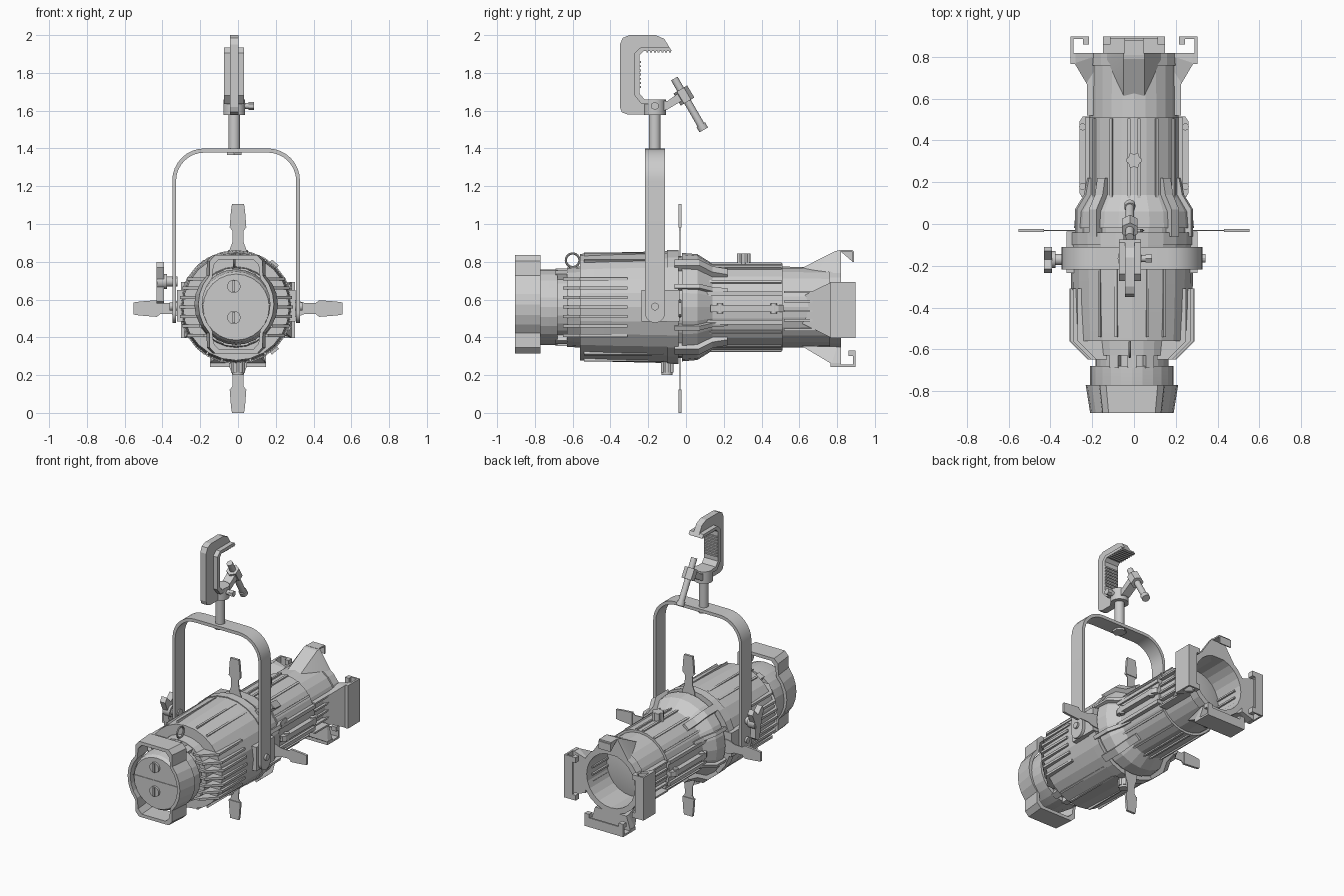
import bpy, bmesh, math
from mathutils import Matrix, Vector

if "Cube" in bpy.data.objects:
    bpy.data.objects.remove(bpy.data.objects["Cube"])

CZ = 0.56    # height of the optical axis
BX = -0.01   # sideways offset of rear housing and yoke

def finish(name, bm):
    bmesh.ops.recalc_face_normals(bm, faces=bm.faces)
    me = bpy.data.meshes.new(name)
    bm.to_mesh(me)
    bm.free()
    ob = bpy.data.objects.new(name, me)
    bpy.context.collection.objects.link(ob)
    return ob

def prism(name, pts, axis, lo, hi):
    """Extrude a 2D outline along X (y,z), Y (x,z) or Z (x,y)."""
    put = {'X': lambda a, b, t: (t, a, b), 'Y': lambda a, b, t: (a, t, b),
           'Z': lambda a, b, t: (a, b, t)}[axis]
    bm = bmesh.new()
    rows = [[bm.verts.new(put(a, b, t)) for a, b in pts] for t in (lo, hi)]
    n = len(pts)
    for r in rows:
        bm.faces.new(r)
    for i in range(n):
        j = (i + 1) % n
        bm.faces.new((rows[0][i], rows[0][j], rows[1][j], rows[1][i]))
    return finish(name, bm)

def box(name, x, y, z):
    return prism(name, [(x[0], y[0]), (x[1], y[0]), (x[1], y[1]), (x[0], y[1])], 'Z', *z)

def hull(name, pts):
    bm = bmesh.new()
    for p in pts:
        bm.verts.new(p)
    bmesh.ops.convex_hull(bm, input=bm.verts)
    return finish(name, bm)

def rod(name, a, b, r, seg=32, r2=None):
    a, b = Vector(a), Vector(b)
    bm = bmesh.new()
    m = Matrix.Translation((a + b) / 2) @ (b - a).to_track_quat('Z', 'Y').to_matrix().to_4x4()
    bmesh.ops.create_cone(bm, cap_ends=True, segments=seg, radius1=r,
                          radius2=r if r2 is None else r2, depth=(b - a).length, matrix=m)
    return finish(name, bm)

def revolve(name, prof, x=0.0, seg=24):
    """Spin a (y, r) profile about the optical axis; r = 0 closes an end."""
    bm = bmesh.new()
    vs = [bm.verts.new((x + r, y, CZ)) for y, r in prof]
    es = [bm.edges.new(p) for p in zip(vs, vs[1:])]
    bmesh.ops.spin(bm, geom=vs + es, cent=(x, 0, CZ), axis=(0, 1, 0),
                   angle=math.tau, steps=seg)
    bmesh.ops.remove_doubles(bm, verts=bm.verts, dist=1e-4)
    return finish(name, bm)

def turn(ob, deg, z=CZ, x=0.0):
    """Move a part built on +x round the axis (90 = up)."""
    ob.data.transform(Matrix.Translation((x, 0, z)) @ Matrix.Rotation(-math.radians(deg), 4, 'Y'))
    return ob

# Rear housing, lamp cap and front barrel
revolve("rear_housing", [(-.56, 0), (-.56, .282), (-.40, .289), (-.10, .296), (-.10, .302),
                         (-.04, .302), (-.04, 0)], BX)
revolve("lamp_cap", [(-.87, 0), (-.87, .175), (-.85, .188), (-.77, .2), (-.68, .2), (-.68, .175),
                     (-.63, .175), (-.63, .21), (-.55, .215), (-.55, 0)], BX)
revolve("shutter_gate", [(-.045, 0), (-.045, .27), (-.015, .27), (-.015, 0)])
revolve("front_barrel", [(-.02, 0), (-.02, .287), (.06, .28), (.14, .23), (.51, .23), (.51, .214),
                         (.76, .212), (.76, .222), (.82, .222), (.82, .185), (.60, .185)])
revolve("front_lens", [(.60, .19), (.615, .12), (.62, 0)])

# Bumper handle round the lamp cap
def bumper(d):
    arc = [(math.cos(math.radians(a)) * (.215 - d), math.sin(math.radians(a)) * (.215 - d))
           for a in range(-45, 46, 15)]
    w, h = .15 - d, .26 - d
    right = [(w - .03, -h), (w, -h + .03)] + arc + [(w, h - .03), (w - .03, h)]
    return right + [(-x, -z) for x, z in right]

bm = bmesh.new()
rings = []
for d, y, s in ((0, -.905, .93), (0, -.77, 1.03), (.022, -.77, 1.03), (.022, -.905, .93)):
    rings.append([bm.verts.new((BX + x * s, y, .575 + z)) for x, z in bumper(d)])
n = len(rings[0])
for k in range(4):
    for i in range(n):
        a, b, j = rings[k], rings[(k + 1) % 4], (i + 1) % n
        bm.faces.new((a[i], a[j], b[j], b[i]))
finish("bumper_handle", bm)
box("cap_seam", (-.19, .17), (-.874, -.868), (.572, .578))
for z in (.67, .505):
    rod("cap_screw", (-.022, -.885, z), (-.022, -.86, z), .035)
    box("cap_screw_slot", (-.028, -.016), (-.893, -.88), (z - .03, z + .03))

# Cooling fins on the sides and slats above and below the cap
for s in (1, -1):
    for k in range(7):
        z = -.15 + .05 * k
        w = math.sqrt(.3 ** 2 - z * z)
        pts = [(.12, -.65), (w - .09, -.65), (w, -.56), (w, -.31), (.12, -.31)]
        prism("cooling_fin", [(BX + s * x, y) for x, y in pts], 'Z', CZ + z - .008, CZ + z + .008)
for a in (65, 90, 115, 245, 270, 295):
    turn(box("cap_slat", (.15, .205), (-.69, -.55), (-.022, .022)), a, x=BX)
for a in (58, 75, 105, 122, 238, 255, 285, 302):
    turn(box("housing_seam", (.26, .297), (-.54, -.12), (-.006, .006)), a, x=BX)

# Safety cable ring on top
bm = bmesh.new()
for i in range(24):
    for j in range(8):
        t, p = math.tau * i / 24, math.tau * j / 8
        r = .036 + .006 * math.cos(p)
        bm.verts.new((-.02 + .006 * math.sin(p), -.6 + r * math.cos(t), .808 + r * math.sin(t)))
bm.verts.ensure_lookup_table()
for i in range(24):
    for j in range(8):
        bm.faces.new([bm.verts[(i + u) % 24 * 8 + (j + v) % 8] for u, v in ((0, 0), (1, 0), (1, 1), (0, 1))])
finish("safety_ring", bm)

# Barrel: stepped ribs, thin ridges, bolted side flanges
rib = [(.2, -.06), (.308, -.06), (.308, .07), (.262, .14), (.245, .22), (.2, .22)]
for a in (50, 130, 230, 310):
    turn(prism("cone_rib", rib, 'Z', -.024, .024), a)
for a in (22, 158, 202, 338):
    turn(prism("cone_rib_small", [(r - .008, y) for r, y in rib], 'Z', -.012, .012), a)
for a in (35, 62, 84, 96, 118, 145, 215, 242, 264, 276, 298, 325):
    turn(box("barrel_ridge", (.2, .238), (.12, .505), (-.007, .007)), a)
for s in (1, -1):
    prism("barrel_flange", [(s * x, y) for x, y in ((.2, .13), (.25, .13), (.262, .15), (.262, .49),
                            (.245, .515), (.2, .515))], 'Z', .535, .57)
    for y in (.18, .465):
        rod("flange_bolt", (s * .246, y, .525), (s * .246, y, .58), .017, 12)
    for z in (.48, .63):
        box("barrel_side_strip", sorted((s * .19, s * .235)), (.11, .51), (z - .012, z + .012))
    for z in (.44, .49, .54, .59, .64):
        box("tube_side_rib", sorted((s * .17, s * .226)), (.52, .77), (z - .006, z + .006))

# Focus knobs
def knob(name, x, y, z0, z1, r):
    rod(name, (x, y, z0), (x, y, z1), r * .8)
    for k in range(6):
        t = math.tau * k / 6
        px, py = x + r * .72 * math.cos(t), y + r * .72 * math.sin(t)
        rod(name + "_lobe", (px, py, z0 + .015), (px, py, z1), r * .28, 12)
knob("focus_knob", 0, .305, .77, .845, .039)
knob("gate_knob", 0, -.10, .20, .285, .037)

# Accessory holder: three channels and a peaked top bracket
for a in (0, 180, 270):
    z = .545
    turn(hull("holder_flare", [(x, y, s * w) for s in (1, -1) for x, y, w in (
        (.19, .61, .07), (.195, .82, .12), (.195, .80, .12), (.285, .77, .148),
        (.285, .82, .148))]), a, z)
    turn(prism("holder_channel", [(.28, .765), (.303, .765), (.303, .897), (.24, .897), (.24, .885),
                                  (.29, .885), (.29, .82), (.28, .82)], 'Z', -.148, .148), a, z)
    for s in (-.13, .13):
        turn(box("holder_stop", (.215, .245), (.86, .897), (s - .018, s + .018)), a, z)
hull("top_bracket", [(s * x, y, z) for s in (1, -1) for x, y, z in (
    (.05, .61, .765), (.13, .79, .74), (.13, .82, .74), (.05, .79, .857), (.05, .82, .862))])
prism("top_latch", [(.81, .852), (.89, .852), (.89, .80), (.882, .80), (.882, .862), (.81, .862)],
      'X', -.045, .045)

# Four framing shutters
half = [(.24, .05), (.31, .045), (.35, .03), (.41, .028), (.43, .044), (.52, .037), (.5525, .032)]
for a in (0, 90, 180, 270):
    blade = [(r, w) for r, w in half] + [(r, -w) for r, w in half[::-1]]
    turn(prism("shutter_blade", [(r, w) for r, w in blade], 'Y', -.034, -.028), a, .5525)
    grip = half[4:] + [(r, -w) for r, w in half[:3:-1]]
    turn(prism("shutter_grip", grip, 'Y', -.039, -.023), a, .5525)

# Yoke with rounded feet, pivots and mounting pads
def arch(w, top, r):
    quarter = [math.radians(a * 11.25) for a in range(9)]
    right = [(w - r + r * math.cos(t), top - r + r * math.sin(t)) for t in quarter]
    return [(w, .53)] + right + [(-x, z) for x, z in right[::-1]] + [(-w, .53)]
prism("yoke", [(BX + x, z) for x, z in arch(.338, 1.4, .17) + arch(.318, 1.378, .15)[::-1]],
      'Y', -.217, -.111)
for s in (1, -1):
    rod("yoke_foot", (BX + s * .318, -.164, .53), (BX + s * .338, -.164, .53), .053)
    rod("yoke_pivot", (BX + s * .26, -.164, .563), (BX + s * .352, -.164, .563), .021, 12)
    box("yoke_pad", sorted((BX + s * .25, BX + s * .314)), (-.235, -.035), (.485, .65))

# Tilt lock handle on the left arm
rod("lock_shaft", (-.32, -.17, .695), (-.40, -.17, .695), .026)
rod("lock_hub", (-.375, -.17, .695), (-.43, -.17, .695), .04)
prism("lock_lever", [(-.215, .80), (-.235, .77), (-.20, .69), (-.19, .59), (-.165, .58), (-.14, .60),
                     (-.145, .69), (-.11, .77), (-.13, .80), (-.17, .755)], 'X', -.432, -.392)

# Clamp post and C-shaped pipe clamp
rod("clamp_post", (-.02, -.165, 1.37), (-.02, -.165, 1.6), .031)
rod("post_nut", (-.02, -.165, 1.365), (-.02, -.165, 1.38), .045, 6)
rod("clamp_collar", (-.02, -.165, 1.577), (-.02, -.165, 1.66), .058)
inner = [(-.075, 1.915), (-.225, 1.915), (-.245, 1.895), (-.245, 1.69), (-.22, 1.66), (-.17, 1.66)]
prism("clamp_web", [(-.17, 1.58), (-.31, 1.58), (-.34, 1.592), (-.35, 1.62), (-.35, 1.95),
                    (-.335, 1.985), (-.30, 2.0), (-.16, 2.0), (-.115, 1.98)] + inner, 'X', -.042, .002)
prism("clamp_jaw", [(-.17, 1.635), (-.235, 1.635), (-.272, 1.68), (-.272, 1.905), (-.24, 1.935),
                    (-.088, 1.935)] + inner, 'X', -.073, .033)
for k in range(7):
    box("clamp_tooth", (-.07, .03), (-.25, -.238), (1.72 + k * .022, 1.73 + k * .022))
    box("hook_tooth", (-.07, .03), (-.21 + k * .02, -.2 + k * .02), (1.908, 1.92))
rod("collar_bolt", (.02, -.165, 1.625), (.07, -.165, 1.625), .016)
rod("collar_bolt_head", (.055, -.165, 1.625), (.085, -.165, 1.625), .022, 6)
prism("bolt_arm", [(-.14, 1.595), (-.14, 1.65), (-.10, 1.65), (-.03, 1.70), (0, 1.665), (-.10, 1.605)],
      'X', -.05, .01)
rod("clamp_bolt", (-.06, -.062, 1.77), (-.06, .09, 1.505), .02).data.transform(Matrix.Translation((.04, 0, 0)))
rod("bolt_nut", (-.02, -.03, 1.712), (-.02, .008, 1.648), .042, 6)
rod("bolt_foot", (-.02, .078, 1.526), (-.02, .094, 1.498), .026)

# Smooth only the finely divided round parts
bpy.ops.object.select_all(action='SELECT')
bpy.context.view_layer.objects.active = bpy.context.selected_objects[0]
bpy.ops.object.shade_smooth_by_angle(angle=math.radians(12))
